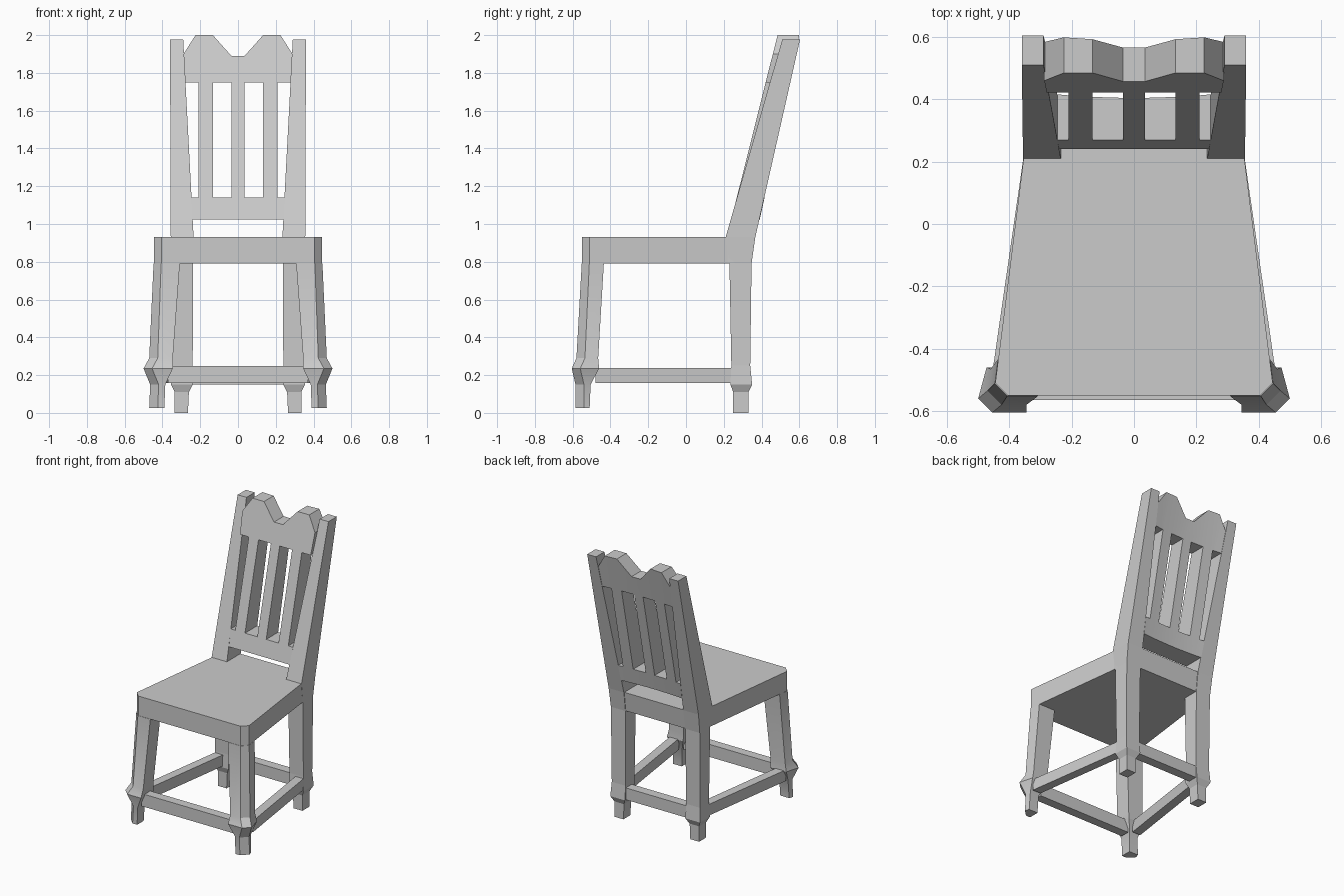
import bpy, bmesh

if "Cube" in bpy.data.objects:
    bpy.data.objects.remove(bpy.data.objects["Cube"])


def finish(name, bm, mirror=False, smooth=False):
    bmesh.ops.recalc_face_normals(bm, faces=bm.faces)
    me = bpy.data.meshes.new(name)
    bm.to_mesh(me)
    bm.free()
    ob = bpy.data.objects.new(name, me)
    bpy.context.collection.objects.link(ob)
    if mirror:
        ob.modifiers.new("Mirror", 'MIRROR').use_mirror_merge = False
    if smooth:
        bpy.ops.object.select_all(action='DESELECT')
        bpy.context.view_layer.objects.active = ob
        ob.select_set(True)
        bpy.ops.object.shade_smooth_by_angle(angle=0.45)
    return ob


def loft(name, rings, mirror=False, smooth=False):
    """Join stacked rings of equal point count and cap both ends."""
    bm = bmesh.new()
    vs = [[bm.verts.new(p) for p in r] for r in rings]
    n = len(vs[0])
    for a, b in zip(vs, vs[1:]):
        for i in range(n):
            j = (i + 1) % n
            bm.faces.new((a[i], a[j], b[j], b[i]))
    bm.faces.new(vs[0][::-1])
    bm.faces.new(vs[-1])
    return finish(name, bm, mirror, smooth)


def slab(name, plan, z0, z1, mirror=False):
    return loft(name, [[(x, y, z) for x, y in plan] for z in (z0, z1)], mirror)


# Seat: solid tapered slab with clipped front corners
def seat_ring(z, back):
    half = [(.405, -.55), (.445, -.51), (.353, .22), (.35, back)]
    return [(x, y, z) for x, y in half] + [(-x, y, z) for x, y in half[::-1]]


loft("seat", [seat_ring(.79, .344), seat_ring(.93, .362)])

# Back legs rising into raked posts: z, x inner, x outer, y front, y back
back = [(0, .265, .335, .25, .33), (.11, .26, .335, .25, .33),
        (.15, .24, .355, .235, .35), (.25, .24, .35, .24, .34),
        (.79, .237, .352, .23, .347), (.93, .235, .356, .21, .367),
        (1.978, .29, .36, .51, .604)]
loft("back_legs", [[(a, c, z), (b, c, z), (b, d, z), (a, d, z)]
                   for z, a, b, c, d in back], mirror=True)

# Front legs: five-sided, swelling above the foot; last value is the corner clip
front = [(.025, .39, .47, -.585, -.51, .045), (.15, .385, .465, -.585, -.505, .045),
         (.235, .345, .50, -.605, -.46, .045), (.29, .345, .47, -.58, -.465, .045),
         (.79, .308, .447, -.552, -.435, .04)]
loft("front_legs", [[(a, c, z), (b - k, c, z), (b, c + k, z), (b - k * .6, d, z), (a, d, z)]
                    if z == .235 else
                    [(a, c, z), (b - k, c, z), (b, c + k, z), (b - .01, d, z), (a, d, z)]
                    for z, a, b, c, d, k in front], mirror=True, smooth=True)

# Stretchers
slab("front_stretcher", [(-.37, -.565), (.37, -.565), (.37, -.50), (-.37, -.50)], .157, .247)
slab("back_stretcher", [(-.26, .27), (.26, .27), (.26, .338), (-.26, .338)], .15, .235)
slab("side_stretchers", [(.455, -.48), (.348, .26), (.285, .26), (.39, -.48)],
     .158, .238, mirror=True)

# Backrest panel: cell grid with slots left open, wavy crest, raked and tapering
xs = [.035, .13, .21, .225, None]
xs = [(-1, i) for i in range(4, -1, -1)] + [(1, i) for i in range(5)]
inner = [.035, .133, .21, .225]
edge = [.242, .248, .28, .288]
crest = [1.89, 2.0, 2.0, 2.0, 1.90]
rows = [1.025, 1.14, 1.75]
open_cols = {0, 1, 3, 5, 7, 8}

bm = bmesh.new()
grid = {}
for c, (s, i) in enumerate(xs):
    for r in range(4):
        x = s * (inner[i] if i < 4 else edge[r])
        z = rows[r] if r < 3 else crest[i]
        yf = .24 + (z - 1.025) * .251
        yb = .345 + (z - .79) * .2152 - .016 * (1 - (x / .29) ** 2)
        grid[c, r] = (bm.verts.new((x, yf, z)), bm.verts.new((x, yb, z)))


def solid(c, r):
    return 0 <= c < 9 and 0 <= r < 3 and not (r == 1 and c in open_cols)


for c in range(9):
    for r in range(3):
        if not solid(c, r):
            continue
        q = [grid[c, r], grid[c + 1, r], grid[c + 1, r + 1], grid[c, r + 1]]
        bm.faces.new([v[0] for v in q])
        bm.faces.new([v[1] for v in q[::-1]])
        for k, (dc, dr) in enumerate([(0, -1), (1, 0), (0, 1), (-1, 0)]):
            if not solid(c + dc, r + dr):
                a, b = q[k], q[(k + 1) % 4]
                bm.faces.new((a[0], a[1], b[1], b[0]))
finish("backrest_panel", bm, smooth=True)
